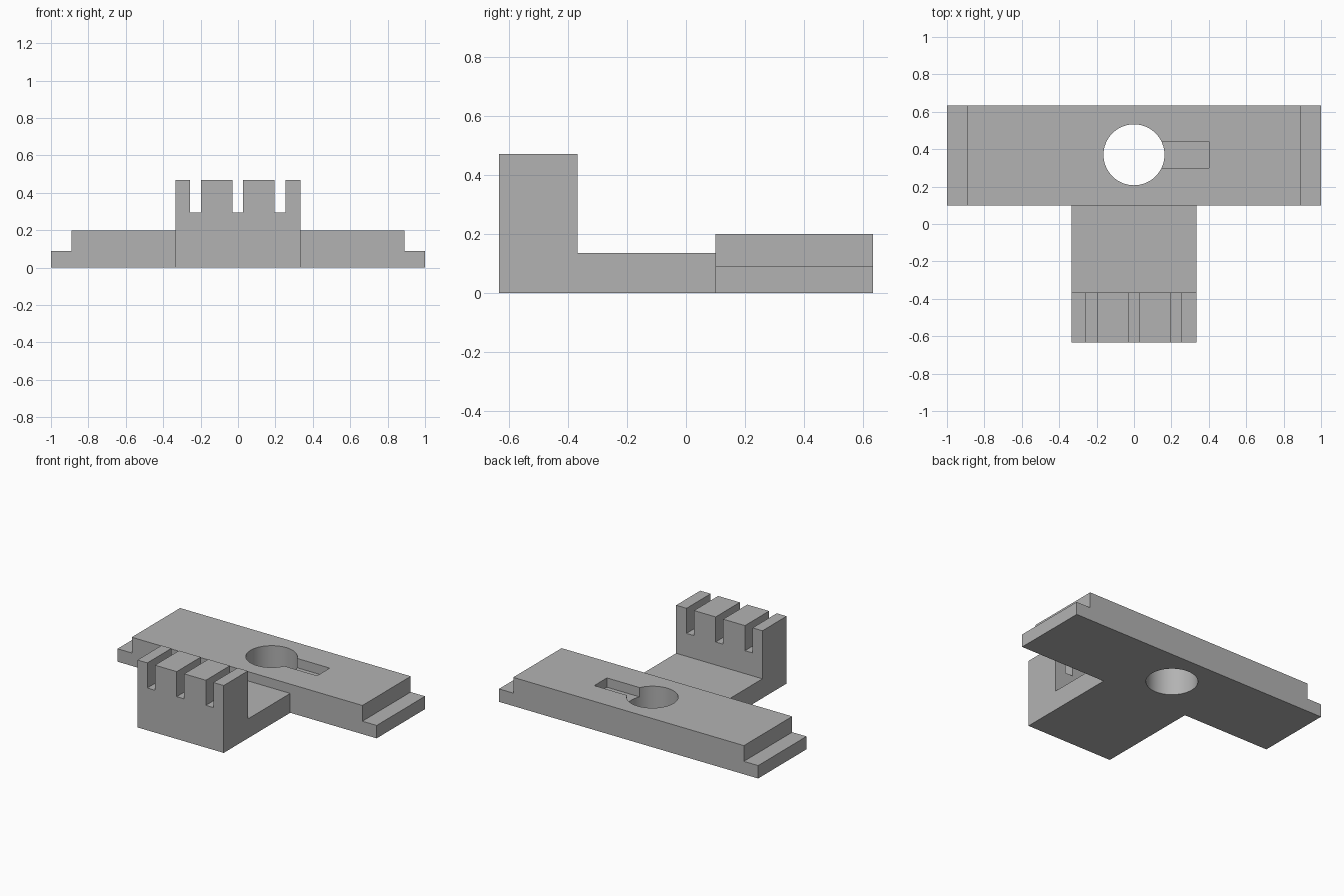
import bpy
import bmesh
from mathutils import Vector

cube = bpy.data.objects.get("Cube")
if cube:
    bpy.data.objects.remove(cube, do_unlink=True)

grey = bpy.data.materials.new("plain grey")
grey.use_nodes = True
colour = (0.45, 0.45, 0.45, 1)
grey.diffuse_color = colour
grey.node_tree.nodes["Principled BSDF"].inputs["Base Color"].default_value = colour


def extrude_profile(name, profile, y_front, y_back):
    """Extrude an (x, z) outline along y."""
    bm = bmesh.new()
    face = bm.faces.new([bm.verts.new((x, y_front, z)) for x, z in profile])
    result = bmesh.ops.extrude_face_region(bm, geom=[face])
    moved = [v for v in result["geom"] if isinstance(v, bmesh.types.BMVert)]
    bmesh.ops.translate(bm, verts=moved, vec=Vector((0, y_back - y_front, 0)))
    bmesh.ops.recalc_face_normals(bm, faces=bm.faces)
    mesh = bpy.data.meshes.new(name)
    bm.to_mesh(mesh)
    bm.free()
    mesh.materials.append(grey)
    obj = bpy.data.objects.new(name, mesh)
    bpy.context.collection.objects.link(obj)
    return obj


def rectangle(x0, x1, z0, z1):
    return [(x0, z0), (x1, z0), (x1, z1), (x0, z1)]


def cut(target, cutter):
    cutter.hide_render = True
    cutter.hide_set(True)
    mod = target.modifiers.new(cutter.name, "BOOLEAN")
    mod.operation = "DIFFERENCE"
    mod.solver = "EXACT"
    mod.object = cutter
    bpy.context.view_layer.objects.active = target
    bpy.ops.object.modifier_apply(modifier=mod.name)
    bpy.data.objects.remove(cutter, do_unlink=True)


half_width, joint_y, block_y = 0.333, 0.10, -0.367
front_y, back_y = -0.633, 0.633
bar_top, ledge_top, plate_top = 0.20, 0.09, 0.135
block_top, notch_floor = 0.47, 0.295

# Cross bar with a low ledge at each end
right_half = [(1, 0), (1, ledge_top), (0.89, ledge_top), (0.89, bar_top)]
left_half = [(-x, z) for x, z in reversed(right_half)]
bar = extrude_profile("cross_bar", right_half + left_half, joint_y, back_y)

# Round through hole
bpy.ops.mesh.primitive_cylinder_add(vertices=64, radius=0.163, depth=1,
                                    location=(0, 0.37, 0.1))
hole = bpy.context.object
hole.name = "hole_cutter"
hole.data.materials.append(grey)
cut(bar, hole)

# Shallow slot beside the hole
slot = extrude_profile("slot_cutter", rectangle(0.05, 0.4, plate_top, 0.4), 0.30, 0.44)
cut(bar, slot)

# Flat tongue joining the bar to the block
extrude_profile("tongue", rectangle(-half_width, half_width, 0, plate_top),
                block_y, joint_y)

# Upright block with three notches in its top
outline = [(half_width, 0), (half_width, block_top)]
for left, right in reversed([(-0.257, -0.198), (-0.03, 0.028), (0.195, 0.253)]):
    outline += [(right, block_top), (right, notch_floor),
                (left, notch_floor), (left, block_top)]
outline += [(-half_width, block_top), (-half_width, 0)]
extrude_profile("notched_block", outline, front_y, block_y)

# Smooth only the hole wall
bpy.ops.object.select_all(action="DESELECT")
bar.select_set(True)
bpy.context.view_layer.objects.active = bar
bpy.ops.object.shade_smooth_by_angle()
